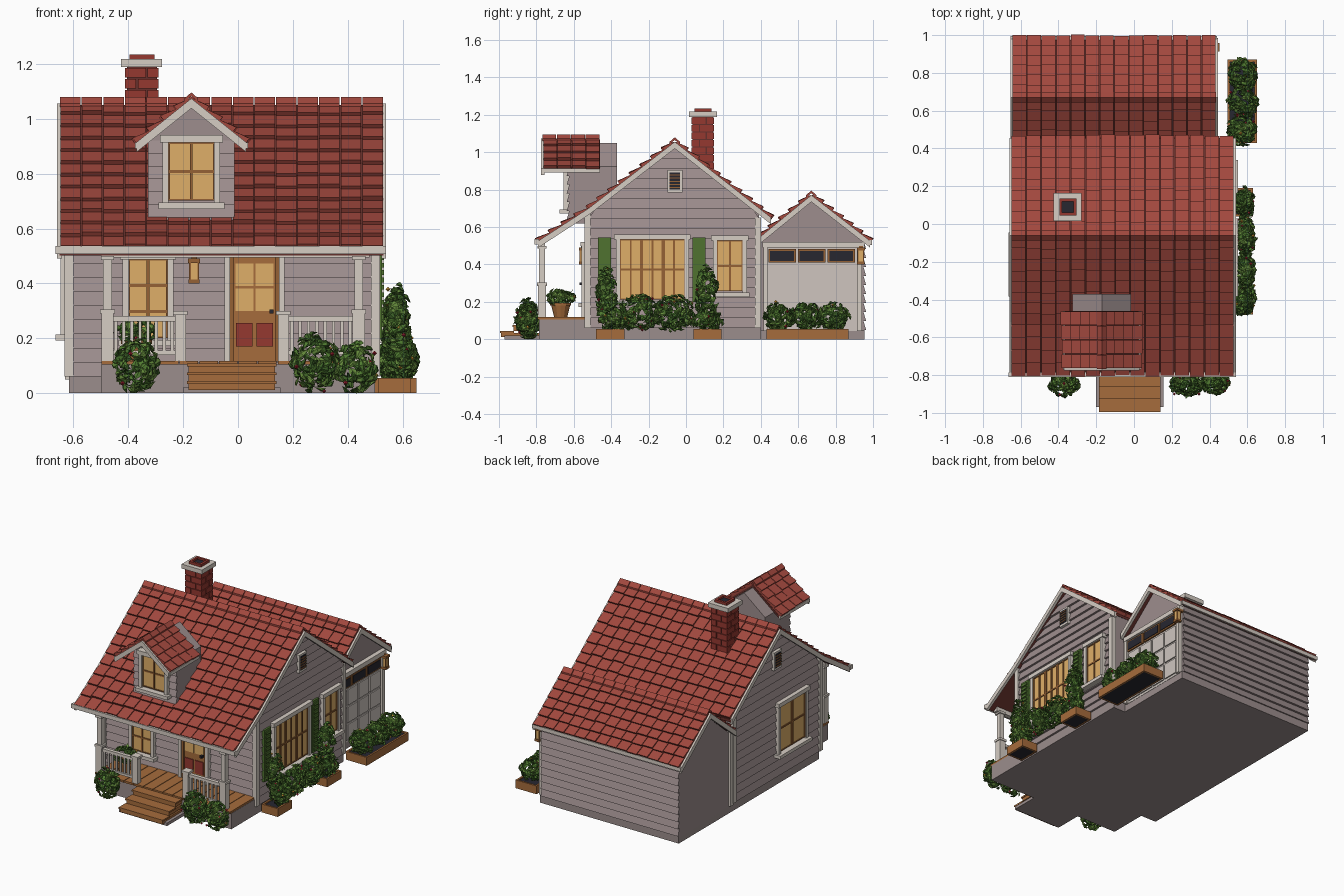
import bpy, bmesh, math, random
from mathutils import Vector as V

if "Cube" in bpy.data.objects:
    bpy.data.objects.remove(bpy.data.objects["Cube"])

random.seed(4)
COL = dict(siding=(.34, .27, .27), stone=(.33, .27, .265), tile=(.36, .065, .048), deck=(.13, .03, .025),
           trim=(.67, .61, .55), glass=(.74, .43, .14), wood=(.38, .15, .045), frame=(.3, .12, .035),
           dark=(.02, .02, .03), red=(.3, .04, .03), shutter=(.08, .17, .03), door=(.62, .56, .52),
           leaf1=(.045, .12, .02), leaf2=(.08, .2, .03), leaf3=(.13, .26, .045),
           yellow=(.7, .35, .04), flower=(.45, .02, .04))
acc = {}


def add(name, col, verts, faces):
    c, vs, fs = acc.setdefault(name, (col, [], []))
    n = len(vs)
    vs.extend(tuple(v) for v in verts)
    fs.extend(tuple(i + n for i in f) for f in faces)


HEX = [(0, 3, 2, 1), (4, 5, 6, 7), (0, 1, 5, 4), (1, 2, 6, 5), (2, 3, 7, 6), (3, 0, 4, 7)]


def box(name, col, x0, x1, y0, y1, z0, z1):
    add(name, col, [(x, y, z) for z in (z0, z1) for x, y in ((x0, y0), (x1, y0), (x1, y1), (x0, y1))], HEX)


def prism(name, col, axis, pts, a, b):
    n = len(pts)
    vs = [(c, p, z) if axis == 'x' else (p, c, z) for c in (a, b) for p, z in pts]
    add(name, col, vs, [tuple(range(n)), tuple(range(2 * n - 1, n - 1, -1))] +
        [(i, (i + 1) % n, n + (i + 1) % n, n + i) for i in range(n)])


def band(name, col, axis, path, h, a, b):
    prism(name, col, axis, path + [(p, z - h) for p, z in reversed(path)], a, b)


def mp(face, u, w, z):
    f, p = face
    return {'F': (u, p - w, z), 'B': (u, p + w, z), 'R': (p + w, u, z), 'L': (p - w, u, z)}[f]


def on(face, name, col, u0, u1, w0, w1, z0, z1):
    a, b = mp(face, u0, w0, z0), mp(face, u1, w1, z1)
    box(name, col, *[k for i in range(3) for k in sorted((a[i], b[i]))])


def siding(face, name, span, z0, z1, n):
    # lapped boards, each thicker at its lower edge
    s = (z1 - z0) / n
    for i in range(n):
        vs = []
        for z, w in ((z0 + i * s, .018), (z0 + (i + 1) * s, .004)):
            lo, hi = span(z)
            vs += [mp(face, lo, -.005, z), mp(face, hi, -.005, z), mp(face, hi, w, z), mp(face, lo, w, z)]
        add(name, 'siding', vs, HEX)


def window(face, name, u0, u1, z0, z1, cols, rows, posts=()):
    t = .022
    on(face, name + '_glass', 'glass', u0 + t, u1 - t, 0, .022, z0 + t, z1 - t)
    for a, b in ((u0, u0 + t), (u1 - t, u1)):
        on(face, name + '_trim', 'trim', a, b, 0, .036, z0, z1)
    on(face, name + '_trim', 'trim', u0 - .01, u1 + .01, 0, .042, z1 - t, z1 + .005)
    on(face, name + '_trim', 'trim', u0 - .015, u1 + .015, 0, .055, z0 - .008, z0 + .014)
    a, b, c, d = u0 + t, u1 - t, z0 + t, z1 - t
    for i in range(cols + 1):
        u = a + (b - a) * i / cols
        h = .009 if i in posts else .005
        on(face, name + '_bars', 'frame', max(a, u - h), min(b, u + h), 0, .028, c, d)
    for i in range(rows + 1):
        z = c + (d - c) * i / rows
        on(face, name + '_bars', 'frame', a, b, 0, .027, max(c, z - .005), min(d, z + .005))


def tiles(name, p0, along, up, cols, rows):
    p0, along, up = V(p0), V(along), V(up)
    nrm = along.cross(up).normalized()
    if nrm.z < 0:
        nrm = -nrm
    for r in range(rows):
        for c in range(cols):
            vs, lift = [], random.uniform(-.002, .003)
            drop = random.uniform(-.06, .06)
            for h in (0, 1):
                for du, dv in ((.03, drop), (.97, drop), (.97, 1.08), (.03, 1.08)):
                    top = (.024 + lift if dv < 1 else .008) if h else -.002
                    vs.append(p0 + along * ((c + du) / cols) + up * (min(r + dv, rows) / rows) + nrm * top)
            add(name, 'tile', vs, HEX)


def bush(name, cx, cy, cz, rx, ry, rz, n, flowers=4):
    for i in range(n + flowers):
        d = V([random.gauss(0, 1) for _ in range(3)]).normalized()
        q = d * random.uniform(.45, 1) ** .5
        p = V((cx + q.x * rx, cy + q.y * ry, max(.012, cz + q.z * rz)))
        if i >= n:
            s, k = .009, random.choice(('yellow', 'flower', 'flower'))
            add(name + '_blooms_' + k, k, [p + d * .01 + V(e) * s for e in
                ((1, 0, 0), (0, 1, 0), (-1, 0, 0), (0, -1, 0), (0, 0, 1), (0, 0, -1))],
                [(0, 1, 4), (1, 2, 4), (2, 3, 4), (3, 0, 4), (1, 0, 5), (2, 1, 5), (3, 2, 5), (0, 3, 5)])
            continue
        f = (d.cross(V([random.gauss(0, 1) for _ in range(3)])) + d * .4).normalized()
        s = f.cross(d).normalized()
        L, k = random.uniform(.02, .032), random.choice('123')
        add(name + '_leaves_' + k, 'leaf' + k,
            [p - f * L, p + s * L * .5 + d * .004, p + f * L - d * .006, p - s * L * .5 + d * .004, p + d * .012, p - d * .004],
            [(0, 1, 4), (1, 2, 4), (2, 3, 4), (3, 0, 4), (1, 0, 5), (2, 1, 5), (3, 2, 5), (0, 3, 5)])


def lantern(face, u, z):
    on(face, 'lantern_glass', 'glass', u - .014, u + .014, .022, .046, z + .015, z + .075)
    for a in (-.018, .012):
        for w in (.018, .043):
            on(face, 'lantern_frame', 'frame', u + a, u + a + .006, w, w + .006, z, z + .085)
    on(face, 'lantern_frame', 'frame', u - .02, u + .02, .016, .051, z, z + .015)
    on(face, 'lantern_frame', 'frame', u - .022, u + .022, 0, .053, z + .075, z + .09)
    on(face, 'lantern_frame', 'frame', u - .01, u + .01, 0, .03, z + .09, z + .1)


def planter(x0, x1, y0, y1, h):
    box('planter_soil', 'dark', x0 + .01, x1 - .01, y0 + .01, y1 - .01, 0.001, h - .008)
    for a, b, c, d in ((x0, x1, y0, y0 + .012), (x0, x1, y1 - .012, y1), (x0, x0 + .012, y0, y1), (x1 - .012, x1, y0, y1)):
        box('planter_box', 'wood', a, b, c, d, 0, h)


FR, RT, LF = ('F', -.52), ('R', .495), ('L', -.61)
ROOF = [(-.79, .52), (-.52, .695), (-.06, 1.05), (.455, .645)]
GROOF = [(.40, .545), (.67, .765), (.985, .52)]

# foundations and wall cores
box('house_foundation', 'stone', -.615, .5, -.525, .40, 0, .06)
box('garage_foundation', 'stone', -.615, .41, .38, .955, 0, .05)
box('porch_foundation', 'stone', -.5, .5, -.785, -.5, 0, .105)
prism('house_walls', 'siding', 'x', [(-.52, .05), (-.52, .675), (-.06, 1.03), (.39, .675), (.39, .05)], -.61, .495)
prism('garage_walls', 'siding', 'x', [(.38, .04), (.38, .5), (.67, .745), (.945, .53), (.945, .04)], -.615, .40)

# lapped siding
gable = lambda z: (max(-.52, -.06 - (1.03 - z) / .78), min(.39, -.06 + (1.03 - z) / .79))
siding(RT, 'right_siding', gable, .06, 1.02, 18)
siding(LF, 'left_siding', gable, .06, 1.02, 18)
siding(FR, 'front_siding', lambda z: (-.61, .495), .06, .68, 12)
siding(('B', .945), 'garage_back_siding', lambda z: (-.615, .40), .05, .53, 10)

# corner boards
for x0, x1 in ((-.632, -.6), (.485, .517)):
    box('corner_boards', 'trim', x0, x1, -.542, -.51, .06, .68)
    box('corner_boards', 'trim', x0, x1, .37, .402, .06, .65)
box('corner_boards', 'trim', -.63, -.605, .40, .43, .05, .56)

# main and garage roofs
for nm, path, a, b, cols, rows in (('main', ROOF, -.65, .53, 15, (4, 8, 9)), ('garage', GROOF, -.645, .435, 14, (5, 6))):
    band(nm + '_roof_deck', 'deck', 'x', path, .018, a, b)
    for x0, x1 in ((a - .01, a + .008), (b - .008, b + .01)):
        band(nm + '_rake_boards', 'trim', 'x', [(p, z + .006) for p, z in path], .036, x0, x1)
    k = max(range(len(path)), key=lambda i: path[i][1])
    for i, r in enumerate(rows):
        lo, hi = (path[i], path[i + 1]) if i < k else (path[i + 1], path[i])
        tiles(nm + '_roof_tiles', (a, *lo), (b - a, 0, 0), (0, hi[0] - lo[0], hi[1] - lo[1]), cols, r)
    y, z = path[k]
    for i in range(cols):
        w = (b - a) / cols
        band(nm + '_ridge_caps', 'tile', 'x', [(y - .028, z + .006), (y, z + .03), (y + .028, z + .006)], .014,
             a + i * w + .002, a + (i + 1) * w - .002)
box('front_gutter', 'trim', -.665, .54, -.81, -.785, .508, .536)
box('back_gutter', 'trim', -.655, .44, .975, .995, .505, .53)
box('porch_beam', 'trim', -.5, .48, -.785, -.755, .495, .525)

# dormer
DX, DR = -.17, [(-.37, .908), (-.17, 1.068), (.03, .908)]
prism('dormer_walls', 'siding', 'y', [(-.325, .62), (-.325, .925), (-.17, 1.05), (-.015, .925), (-.015, .62)], -.62, -.37)
siding(('F', -.62), 'dormer_siding', lambda z: (-.328, -.012), .64, .92, 6)
window(('F', -.62), 'dormer_window', -.275, -.065, .68, .935, 2, 2)
band('dormer_roof_deck', 'deck', 'y', DR, .016, -.76, -.46)
band('dormer_rake_boards', 'trim', 'y', [(x, z + .006) for x, z in DR], .036, -.775, -.757)
for s in (-1, 1):
    tiles('dormer_roof_tiles', (DX + s * .2, -.765, .908), (0, .305, 0), (-s * .2, 0, .16), 4, 4)
    box('dormer_eaves', 'trim', DX + s * .2 - .006, DX + s * .2 + .006, -.77, -.46, .892, .914)
for i in range(4):
    band('dormer_ridge_caps', 'tile', 'y', [(DX - .025, 1.074), (DX, 1.096), (DX + .025, 1.074)], .014,
         -.768 + i * .077, -.694 + i * .077)

# chimney with staggered bricks
box('chimney_core', 'deck', -.405, -.295, .035, .145, .82, 1.195)
for i in range(9):
    z = .83 + i * .04
    for face, lo, hi in ((('F', .035), -.41, -.29), (('B', .145), -.41, -.29), (('R', -.295), .03, .15), (('L', -.405), .03, .15)):
        m = lo + (hi - lo) * (.35 if i % 2 else .65)
        for a, b in ((lo, m - .003), (m + .003, hi)):
            on(face, 'chimney_bricks', 'red', a, b, 0, .006, z, z + .035)
box('chimney_cap', 'trim', -.427, -.277, .015, .165, 1.188, 1.217)
for a, b, c, d in ((-.395, -.305, .045, .06), (-.395, -.305, .12, .135), (-.395, -.38, .06, .12), (-.32, -.305, .06, .12)):
    box('chimney_pot', 'red', a, b, c, d, 1.217, 1.234)
box('chimney_flue', 'dark', -.38, -.32, .06, .12, 1.21, 1.222)

# windows, shutters, vent
window(FR, 'front_window', -.42, -.235, .18, .51, 2, 3)
window(RT, 'right_large_window', -.375, .015, .19, .555, 6, 2, (2, 4))
window(RT, 'right_small_window', .145, .325, .235, .55, 2, 2)
window(LF, 'left_window', -.37, -.06, .2, .55, 2, 2, (1,))
for u in (-.47, .035):
    on(RT, 'shutters', 'shutter', u, u + .068, .01, .03, .2, .545)
    for i in range(12):
        on(RT, 'shutter_slats', 'shutter', u + .01, u + .058, .03, .037, .215 + i * .027, .232 + i * .027)
for f in (RT, LF):
    on(f, 'gable_vent_frame', 'trim', -.1, -.02, 0, .028, .785, .905)
    on(f, 'gable_vent_hole', 'dark', -.088, -.032, 0, .031, .8, .892)
    for i in range(5):
        on(f, 'gable_vent_slats', 'frame', -.088, -.032, 0, .035, .808 + i * .017, .813 + i * .017)

# front door
on(FR, 'door_leaf', 'wood', -.03, .15, 0, .025, .115, .5)
for a, b in ((-.05, -.03), (.15, .17)):
    on(FR, 'door_casing', 'trim', a, b, 0, .04, .115, .51)
on(FR, 'door_casing', 'trim', -.055, .175, 0, .045, .5, .52)
for a, b in ((-.03, -.015), (.135, .15)):
    on(FR, 'door_frame', 'frame', a, b, 0, .034, .115, .5)
for i in range(4):
    u, z = -.01 + (i % 2) * .073, .3 + (i // 2) * .09
    on(FR, 'door_glass', 'glass', u, u + .066, 0, .029, z, z + .082)
for u in (-.008, .068):
    on(FR, 'door_panels', 'red', u, u + .06, 0, .031, .17, .255)
on(FR, 'door_knob', 'dark', .115, .13, .025, .05, .29, .305)
lantern(FR, -.16, .4)

# porch deck, posts, railings, steps
for i in range(14):
    w = 1.0 / 14
    box('porch_planks', 'wood', -.5 + i * w + .002, -.5 + (i + 1) * w - .002, -.795, -.52, .105, .118)
for x in (-.475, .44):
    box('porch_posts', 'trim', x - .016, x + .016, -.786, -.754, .118, .51)
    box('post_bases', 'trim', x - .022, x + .022, -.792, -.748, .118, .295)
    box('post_bases', 'trim', x - .027, x + .027, -.797, -.743, .29, .305)
    box('post_bases', 'trim', x - .024, x + .024, -.794, -.746, .485, .5)
for x in (-.21, .165):
    box('newel_posts', 'trim', x - .02, x + .02, -.79, -.75, .118, .29)
    box('newel_posts', 'trim', x - .026, x + .026, -.796, -.744, .285, .3)
for x0, x1 in ((-.475, -.21), (.165, .44)):
    box('porch_rails', 'trim', x0, x1, -.782, -.758, .262, .282)
    box('porch_rails', 'trim', x0, x1, -.778, -.762, .14, .155)
    for i in range(1, 9):
        x = x0 + (x1 - x0) * i / 9
        box('balusters', 'trim', x - .006, x + .006, -.776, -.764, .15, .265)
box('step_base', 'stone', -.2, .155, -.97, -.78, 0, .02)
for i in range(3):
    y = -.995 + i * .068
    box('steps', 'wood', -.18, .135, y + .006, -.785, .012 + i * .032, .035 + i * .032)
    box('step_treads', 'wood', -.185, .14, y, y + .075, .034 + i * .032, .044 + i * .032)

# garage door, header, lantern
GR = ('R', .40)
on(GR, 'garage_door', 'door', .43, .93, 0, .012, .045, .5)
for u0, u1 in ((.415, .435), (.915, .94)):
    on(GR, 'garage_door_casing', 'trim', u0, u1, 0, .028, .045, .5)
on(GR, 'garage_header', 'trim', .41, .955, 0, .03, .49, .52)
for c in range(4):
    for r in range(3):
        u, z = .445 + c * .117, .06 + r * .116
        on(GR, 'garage_door_panels', 'door', u, u + .105, 0, .02, z, z + .103)
for c in range(3):
    u = .44 + c * .158
    on(GR, 'garage_window_frames', 'frame', u, u + .148, 0, .022, .41, .482)
    on(GR, 'garage_window_glass', 'dark', u + .01, u + .138, 0, .026, .42, .472)
lantern(GR, .935, .4)

# planters, flower pot and plants
planter(.51, .63, -.48, -.33, .055)
planter(.51, .63, .04, .19, .055)
planter(.495, .65, .43, .87, .055)
N = 12
ring = [(r * math.cos(math.tau * i / N) - .37, r * math.sin(math.tau * i / N) - .67, z)
        for r, z in ((.035, .118), (.05, .18), (.056, .18), (.056, .195)) for i in range(N)]
add('flower_pot', 'wood', ring, [tuple(range(N)), tuple(range(3 * N, 4 * N))] +
    [(k * N + i, k * N + (i + 1) % N, (k + 1) * N + (i + 1) % N, (k + 1) * N + i) for k in range(3) for i in range(N)])
bush('pot_plant', -.37, -.67, .225, .075, .075, .045, 80)
bush('front_left_bush', -.37, -.85, .1, .08, .06, .1, 150, 6)
bush('front_right_bush', .28, -.85, .11, .09, .06, .11, 170, 6)
bush('front_corner_bush', .43, -.84, .09, .075, .06, .095, 130, 6)
bush('side_low_bush', .59, -.39, .12, .055, .085, .08, 130, 6)
bush('side_tall_vine', .575, -.425, .24, .05, .055, .15, 130, 4)
bush('side_middle_bush', .59, -.25, .14, .05, .11, .1, 180, 8)
bush('side_window_bush', .59, -.07, .14, .05, .12, .1, 180, 10)
bush('climbing_vine', .575, .11, .24, .05, .06, .16, 160, 5)
bush('climbing_vine_base', .585, .11, .1, .055, .09, .055, 90, 5)
for i, y in enumerate((.5, .65, .79)):
    bush('garage_bush_%d' % (i + 1), .575, y, .12, .08, .085, .075, 150, 6)

# turn every part into an object
mats = {}
for k, c in COL.items():
    mats[k] = bpy.data.materials.new(k)
    mats[k].diffuse_color = (*c, 1)
for name, (col, vs, fs) in acc.items():
    me = bpy.data.meshes.new(name)
    me.from_pydata(vs, [], fs)
    bm = bmesh.new()
    bm.from_mesh(me)
    bmesh.ops.recalc_face_normals(bm, faces=bm.faces)
    bm.to_mesh(me)
    bm.free()
    me.materials.append(mats[col])
    bpy.context.collection.objects.link(bpy.data.objects.new(name, me))

for m in bpy.data.materials:
    if m.users and not m.is_grease_pencil:
        m.use_nodes = True
        m.node_tree.nodes["Principled BSDF"].inputs["Base Color"].default_value = m.diffuse_color
